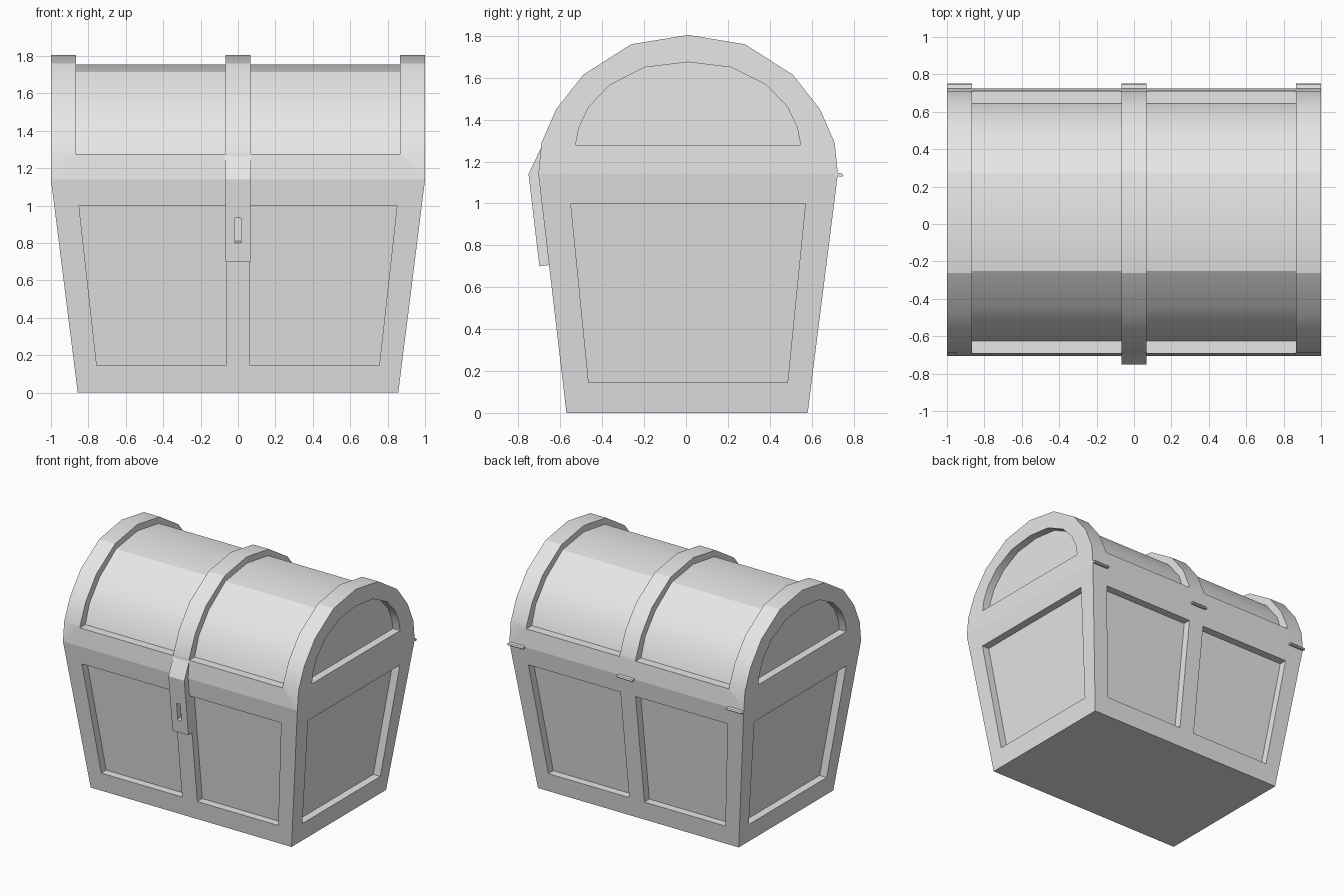
import bpy, bmesh, math
from mathutils import Vector

old = bpy.data.objects.get("Cube")
if old:
    bpy.data.objects.remove(old, do_unlink=True)

grey = bpy.data.materials.new("plain_grey")
grey.use_nodes = True
grey.diffuse_color = (0.8, 0.8, 0.8, 1)
grey.node_tree.nodes["Principled BSDF"].inputs["Base Color"].default_value = (0.8, 0.8, 0.8, 1)


def finish(name, bm):
    bmesh.ops.recalc_face_normals(bm, faces=bm.faces[:])
    mesh = bpy.data.meshes.new(name)
    bm.to_mesh(mesh)
    bm.free()
    mesh.materials.append(grey)
    obj = bpy.data.objects.new(name, mesh)
    bpy.context.scene.collection.objects.link(obj)
    return obj


def prism(name, points, push):
    """Polygon extruded along a vector."""
    bm = bmesh.new()
    face = bm.faces.new([bm.verts.new(p) for p in points])
    out = bmesh.ops.extrude_face_region(bm, geom=[face], use_keep_orig=True)
    moved = [v for v in out["geom"] if isinstance(v, bmesh.types.BMVert)]
    bmesh.ops.translate(bm, verts=moved, vec=Vector(push))
    return finish(name, bm)


def profile(name, yz, x0, x1):
    return prism(name, [(x0, y, z) for y, z in yz], (x1 - x0, 0, 0))


def carve(obj, cutters):
    """Subtract the cutters, bake the result and drop them."""
    for c in cutters:
        c.hide_render = True
        mod = obj.modifiers.new("cut", "BOOLEAN")
        mod.operation, mod.solver, mod.object = "DIFFERENCE", "EXACT", c
    deps = bpy.context.evaluated_depsgraph_get()
    baked = bpy.data.meshes.new_from_object(obj.evaluated_get(deps))
    obj.modifiers.clear()
    obj.data = baked
    baked.materials.clear()
    baked.materials.append(grey)
    for c in cutters:
        bpy.data.objects.remove(c, do_unlink=True)


def arch(half):
    """Mirror half an arch (side to apex) about the lid centre line."""
    return [(MID - y, z) for y, z in half] + [(MID + y, z) for y, z in half[-2::-1]]


MID, RIM, DEEP = 0.01, 1.14, 0.06
LEDGE = 1.275
LOW, HIGH = 0.145, 1.0


def lerp(a, b, z):
    return a + (b - a) * z / RIM


def front_y(z):
    return lerp(-0.571, -0.705, z)


def back_y(z):
    return lerp(0.581, 0.725, z)


def side_x(z):
    return lerp(0.857, 1.0, z)


# Flared chest body
bm = bmesh.new()
rings = []
for z in (0, RIM):
    x = side_x(z)
    rings.append([bm.verts.new((sx * x, y, z)) for sx, y in
                  ((-1, front_y(z)), (1, front_y(z)), (1, back_y(z)), (-1, back_y(z)))])
for ring in rings:
    bm.faces.new(ring)
for i in range(4):
    j = (i + 1) % 4
    bm.faces.new((rings[0][i], rings[0][j], rings[1][j], rings[1][i]))
body = finish("chest_body", bm)

# Recessed panels: two in front, two behind, one on each end
cutters = []
for s in (-1, 1):
    for wall, out in ((front_y, -1), (back_y, 1)):
        quad = [(s * x, wall(z) - out * DEEP, z) for x, z in
                ((0.065, LOW), (0.755, LOW), (0.85, HIGH), (0.065, HIGH))]
        cutters.append(prism("panel_cutter", quad, (0, out * 0.3, 0)))
    quad = [(s * (side_x(z) - DEEP), MID + y, z) for y, z in
            ((-0.475, LOW), (0.475, LOW), (0.56, HIGH), (-0.56, HIGH))]
    cutters.append(prism("end_cutter", quad, (s * 0.3, 0, 0)))
carve(body, cutters)

# Arched lid with raised bands left between the recesses
outer = arch([(0.715, RIM), (0.70, 1.29), (0.63, 1.45), (0.50, 1.615), (0.272, 1.76), (0, 1.805)])
inner = arch([(0.635, LEDGE), (0.585, 1.42), (0.46, 1.575), (0.26, 1.715), (0, 1.755)])
tympanum = arch([(0.537, 1.28), (0.522, 1.36), (0.475, 1.46), (0.375, 1.565), (0.207, 1.65), (0, 1.675)])
lid = profile("arched_lid", outer, -1, 1)
around = inner + [(1, LEDGE), (1, 2), (-1, 2), (-1, LEDGE)]
cutters = []
for s in (-1, 1):
    cutters.append(profile("lid_cutter", around, s * 0.068, s * 0.865))
    cutters.append(profile("lid_end_cutter", tympanum, s * (1 - DEEP), s * 1.2))
carve(lid, cutters)

# Clasp hanging over the front, with a keyhole slot
clasp = profile("front_clasp", [(-0.688, 1.275), (-0.752, RIM), (-0.70, 0.70),
                                (-0.64, 0.708), (-0.66, 1.2)], -0.068, 0.068)
slot = [(x, -0.68, z) for x, z in ((-0.015, 0.81), (0.015, 0.81), (0.015, 0.95), (-0.015, 0.95))]
carve(clasp, [prism("slot_cutter", slot, (0, -0.12, -0.04))])

# Three thin hinges along the back
for label, x in (("right", -0.933), ("centre", 0), ("left", 0.933)):
    profile("hinge_" + label, [(0.71, 1.133), (0.745, 1.127), (0.752, 1.135),
                               (0.745, 1.143), (0.71, 1.148)], x - 0.067, x + 0.067)

# Soft shading across the lid, crisp edges elsewhere
bpy.ops.object.select_all(action="DESELECT")
lid.select_set(True)
bpy.context.view_layer.objects.active = lid
bpy.ops.object.shade_smooth_by_angle(angle=math.radians(21.5))
